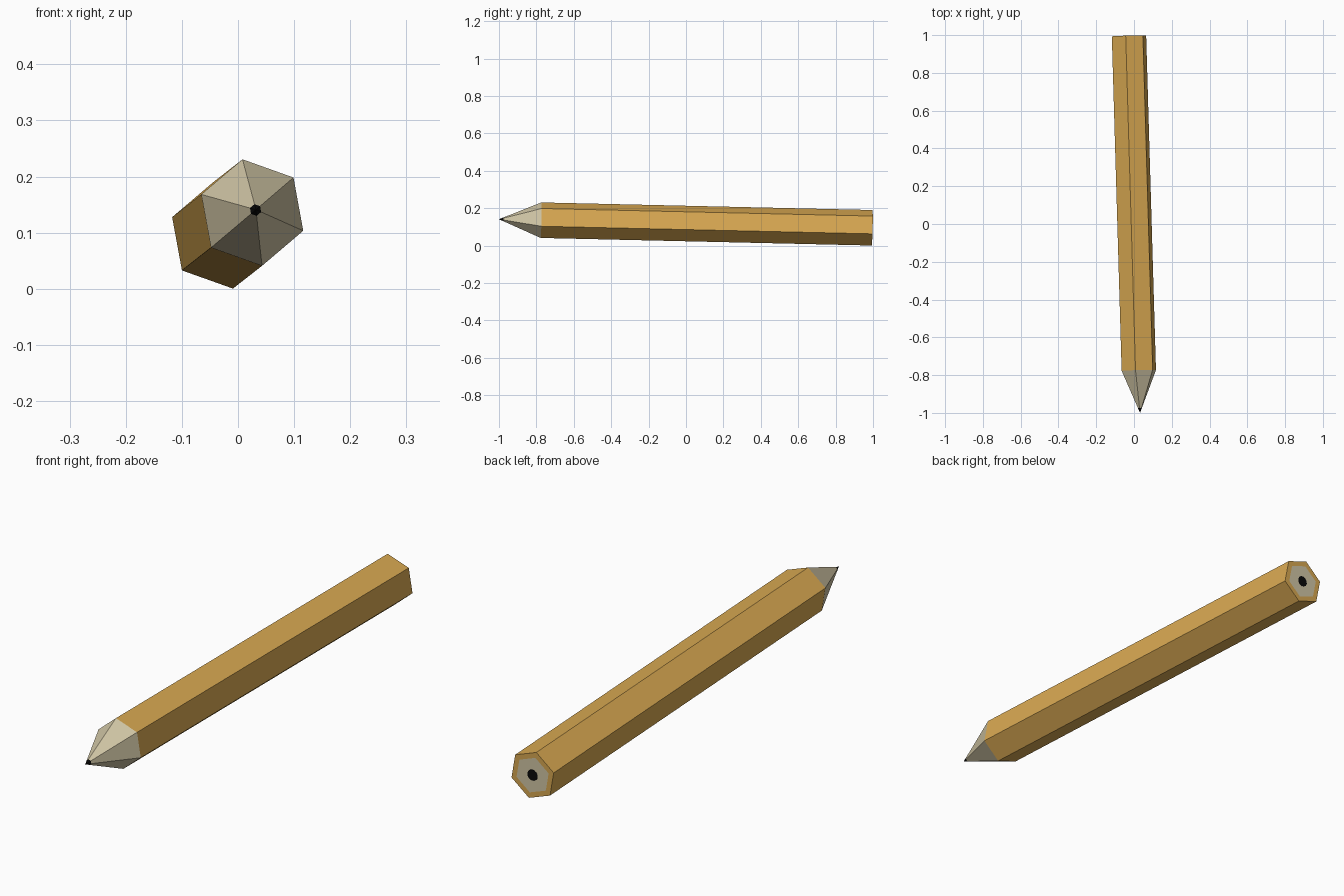
import bpy, bmesh
from math import cos, sin, tau, radians
from mathutils import Vector, Matrix

cube = bpy.data.objects.get("Cube")
if cube:
    bpy.data.objects.remove(cube, do_unlink=True)


def material(name, rgb):
    mat = bpy.data.materials.new(name)
    mat.use_nodes = True
    colour = (*rgb, 1.0)
    mat.diffuse_color = colour
    mat.node_tree.nodes["Principled BSDF"].inputs["Base Color"].default_value = colour
    return mat


paint = material("ochre paint", (0.70, 0.40, 0.085))
wood = material("pale wood", (0.65, 0.575, 0.385))
graphite = material("black graphite", (0.003, 0.003, 0.003))

# Pencil frame: local y runs from the tip to the flat end
axis = Vector((-0.0293, 1, -0.0229)).normalized()
side = (Vector((1, 0, 0)) - axis * axis.x).normalized()
up = side.cross(axis)
frame = Matrix((side, axis, up)).transposed().to_4x4()
frame.translation = (0.032, -1, 0.141)


def loft(name, stations, mat, sides=6):
    """Skin rings given as (distance from tip, radius); radius 0 is a pole."""
    bm = bmesh.new()
    rings = []
    for y, r in stations:
        if r == 0:
            rings.append([bm.verts.new((0, y, 0))] * sides)
        else:
            angles = [radians(40.4) + tau * k / sides for k in range(sides)]
            rings.append([bm.verts.new((r * cos(a), y, r * sin(a))) for a in angles])
    for a, b in zip(rings, rings[1:]):
        for j in range(sides):
            k = (j + 1) % sides
            corners = dict.fromkeys([a[j], b[j], b[k], a[k]])
            bm.faces.new(list(corners))
    mesh = bpy.data.meshes.new(name)
    bm.to_mesh(mesh)
    bm.free()
    mesh.materials.append(mat)
    obj = bpy.data.objects.new(name, mesh)
    obj.matrix_world = frame
    bpy.context.collection.objects.link(obj)
    return obj


length, radius, shoulder = 1.997, 0.0965, 0.225
lead_part = 0.11          # share of the sharpened cone that is graphite
inner = radius * 0.76     # wood hexagon inside the painted rim
lead_radius = 0.022

# Sharpened end
loft("lead_tip", [(0, 0), (shoulder * lead_part, radius * lead_part)], graphite)
loft("sharpened_wood", [(shoulder * lead_part, radius * lead_part), (shoulder, radius)], wood)

# Painted hexagonal body with its rim around the flat end
loft("painted_body", [(shoulder, radius), (length, radius), (length, inner)], paint)

# Flat end: wood face and lead core
loft("end_wood", [(length, inner), (length, 0)], wood)
loft("end_lead", [(length, lead_radius), (length + 0.001, lead_radius),
                  (length + 0.001, 0)], graphite, sides=12)
